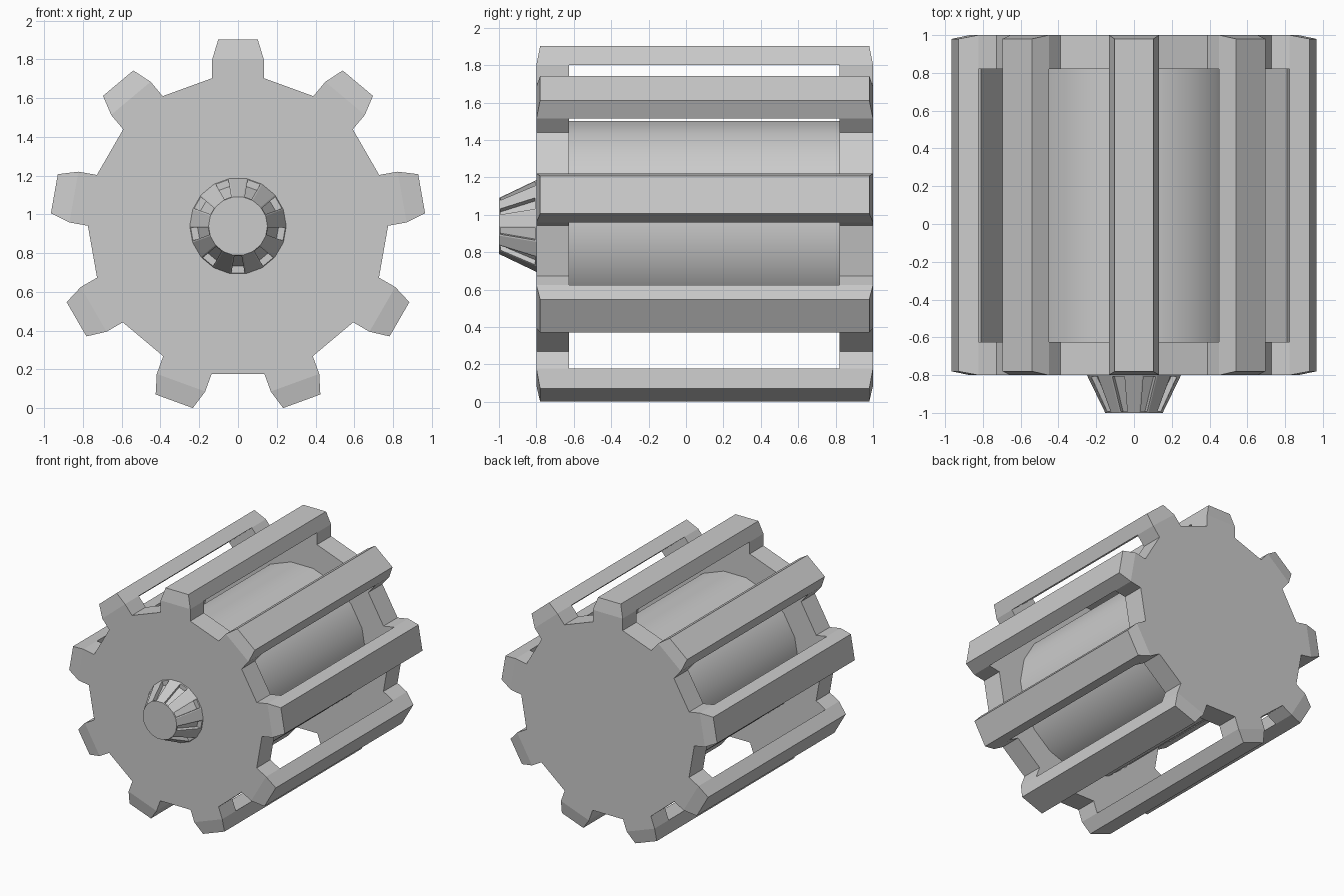
import bpy, bmesh, math
from mathutils import Vector

if "Cube" in bpy.data.objects:
    bpy.data.objects.remove(bpy.data.objects["Cube"])

CZ = 0.94                       # height of the axle
N = 9                           # number of teeth
FRONT, BACK = -0.8, 1.0         # outer faces of the end plates
IN_F, IN_B = -0.625, 0.82       # inner faces of the end plates


def finish(bm, name, smooth=None):
    bmesh.ops.recalc_face_normals(bm, faces=bm.faces)
    me = bpy.data.meshes.new(name)
    bm.to_mesh(me)
    bm.free()
    ob = bpy.data.objects.new(name, me)
    bpy.context.collection.objects.link(ob)
    if smooth:
        bpy.ops.object.select_all(action='DESELECT')
        ob.select_set(True)
        bpy.context.view_layer.objects.active = ob
        bpy.ops.object.shade_smooth_by_angle(angle=math.radians(smooth))
    return ob


def ring(bm, r, y, n=18):
    # vertices sit 10 degrees off the tooth axes, so flats face the teeth
    return [bm.verts.new((r * math.sin(a), y, CZ + r * math.cos(a)))
            for a in (math.tau * (i - 0.5) / n for i in range(n))]


def frustum(bm, r0, y0, r1, y1):
    a, b = ring(bm, r0, y0), ring(bm, r1, y1)
    n = len(a)
    bm.faces.new(a)
    bm.faces.new(b)
    return [bm.faces.new((a[i], a[(i + 1) % n], b[(i + 1) % n], b[i])) for i in range(n)]


# Toothed end plates joined by the long outer bars
TOOTH = [(-0.133, 0.763), (-0.133, 0.86), (-0.102, 0.962),
         (0.102, 0.962), (0.133, 0.86), (0.133, 0.763)]
bm = bmesh.new()


def outline(y, tip_y):
    verts = []
    for k in range(N):
        a = math.tau * k / N
        for i, (t, r) in enumerate(TOOTH):
            x = t * math.cos(a) + r * math.sin(a)
            z = r * math.cos(a) - t * math.sin(a)
            verts.append(bm.verts.new((x, tip_y if i in (2, 3) else y, CZ + z)))
    return verts


def plate(y_out, y_tip, y_in):
    out, inn = outline(y_out, y_tip), outline(y_in, y_in)
    n = len(out)
    for i in range(n):
        j = (i + 1) % n
        bm.faces.new((out[i], out[j], inn[j], inn[i]))
    for loop in (out, inn):
        bm.faces.new([v for i, v in enumerate(loop) if i % 6 not in (2, 3)])
    for k in range(N):          # bevelled tooth ends
        bm.faces.new(out[6 * k + 1:6 * k + 5])
    return inn


f = plate(FRONT, FRONT + 0.02, IN_F)
b = plate(BACK, BACK - 0.02, IN_B)
for k in range(N):
    for i, j in ((1, 2), (2, 3), (3, 4), (4, 1)):
        i, j = 6 * k + i, 6 * k + j
        bm.faces.new((f[i], f[j], b[j], b[i]))
bmesh.ops.recalc_face_normals(bm, faces=bm.faces)
bmesh.ops.dissolve_limit(bm, angle_limit=0.01, verts=bm.verts, edges=bm.edges)
finish(bm, "toothed_cage")

# Inner drum between the plates
bm = bmesh.new()
frustum(bm, 0.57, IN_F, 0.57, IN_B)
finish(bm, "inner_drum", 30)

# Tapered front hub with sunken slots between the teeth
bm = bmesh.new()
sides = frustum(bm, 0.249, FRONT, 0.152, -1.0)
bmesh.ops.recalc_face_normals(bm, faces=bm.faces)
slots = sides[1::2]
bmesh.ops.inset_individual(bm, faces=slots, thickness=0.012)
for face in slots:
    c = face.calc_center_median()
    inward = Vector((-c.x, 0, CZ - c.z)).normalized() * 0.035
    ext = bmesh.ops.extrude_discrete_faces(bm, faces=[face])["faces"]
    for v in ext[0].verts:
        v.co += inward
finish(bm, "slotted_hub")
